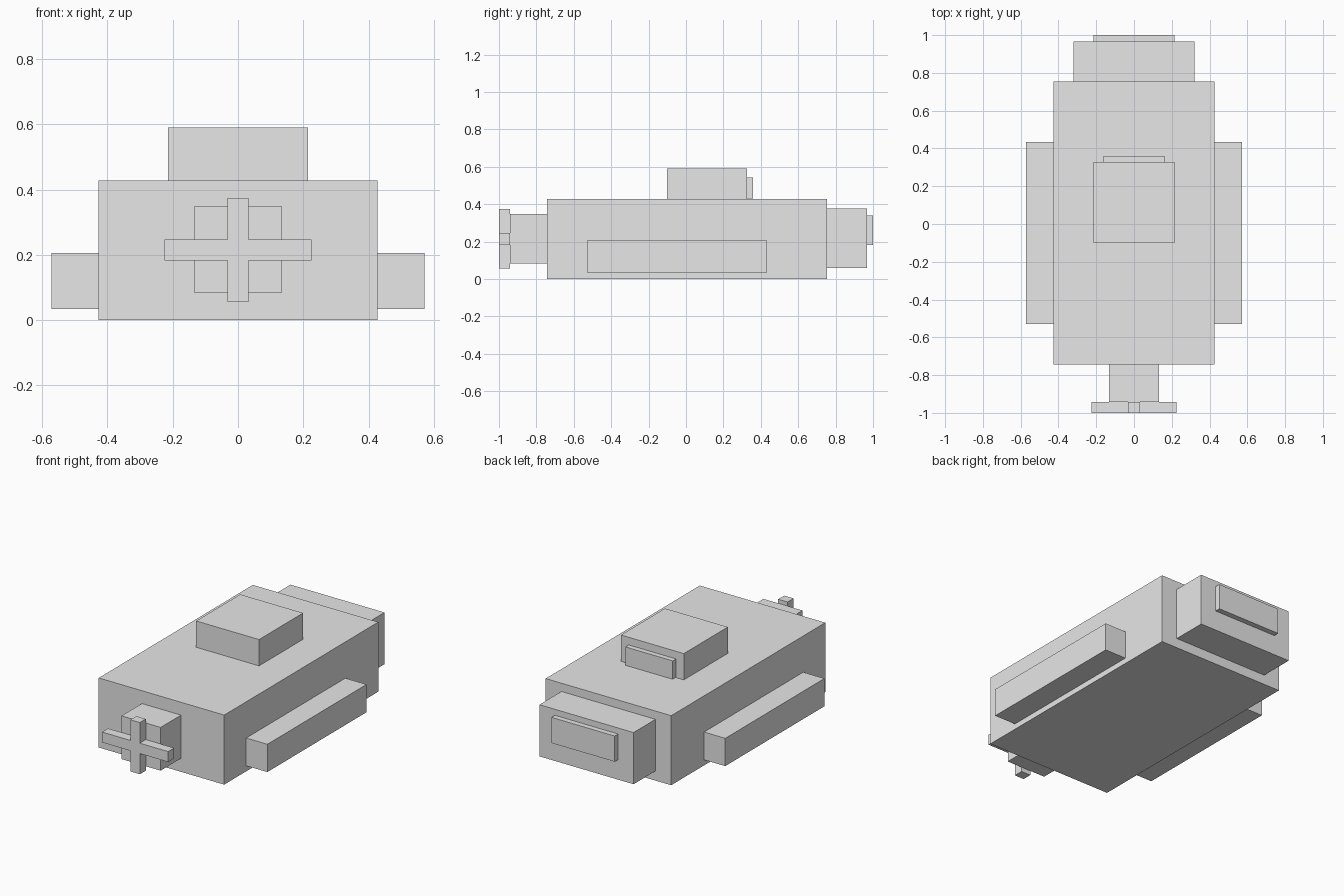
import bpy, bmesh

if "Cube" in bpy.data.objects:
    bpy.data.objects.remove(bpy.data.objects["Cube"])

grey = bpy.data.materials.new("light_grey")
grey.diffuse_color = (0.8, 0.8, 0.8, 1)
grey.use_nodes = True
grey.node_tree.nodes["Principled BSDF"].inputs["Base Color"].default_value = grey.diffuse_color


def finish(name, bm):
    bmesh.ops.recalc_face_normals(bm, faces=bm.faces)
    mesh = bpy.data.meshes.new(name)
    bm.to_mesh(mesh)
    bm.free()
    mesh.materials.append(grey)
    obj = bpy.data.objects.new(name, mesh)
    bpy.context.collection.objects.link(obj)
    return obj


def box(name, x, y, z):
    """Box spanning the given (min, max) ranges."""
    bm = bmesh.new()
    bmesh.ops.create_cube(bm, size=1)
    for v in bm.verts:
        v.co = [r[0] + (c + 0.5) * (r[1] - r[0]) for c, r in zip(v.co, (x, y, z))]
    return finish(name, bm)


def cross(name, arm, half, zc, rise, y):
    """Plus-shaped profile extruded along y."""
    w, t = half
    pts = [(arm, -t), (arm, t), (w, t), (w, rise), (-w, rise), (-w, t),
           (-arm, t), (-arm, -t), (-w, -t), (-w, -rise), (w, -rise), (w, -t)]
    bm = bmesh.new()
    face = bm.faces.new([bm.verts.new((px, y[0], zc + pz)) for px, pz in pts])
    ext = bmesh.ops.extrude_face_region(bm, geom=[face], use_keep_orig=True)
    new = [g for g in ext["geom"] if isinstance(g, bmesh.types.BMVert)]
    bmesh.ops.translate(bm, verts=new, vec=(0, y[1] - y[0], 0))
    return finish(name, bm)


# Main hull
box("body", (-0.427, 0.427), (-0.744, 0.754), (0, 0.428))

# Side pods, one per side
for side, s in (("left", -1), ("right", 1)):
    box(side + "_side_pod", sorted((s * 0.427, s * 0.571)), (-0.53, 0.434), (0.034, 0.205))

# Nose block with cross on the front
box("nose_block", (-0.133, 0.133), (-0.942, -0.744), (0.083, 0.349))
cross("front_cross", 0.225, (0.032, 0.032), 0.215, 0.159, (-1.0, -0.942))

# Rear block with plate
box("rear_block", (-0.32, 0.32), (0.754, 0.967), (0.059, 0.377))
box("rear_plate", (-0.215, 0.215), (0.967, 1.0), (0.182, 0.34))

# Roof cabin with rear plate
box("cabin", (-0.214, 0.214), (-0.101, 0.327), (0.428, 0.59))
box("cabin_plate", (-0.161, 0.161), (0.327, 0.359), (0.43, 0.543))
